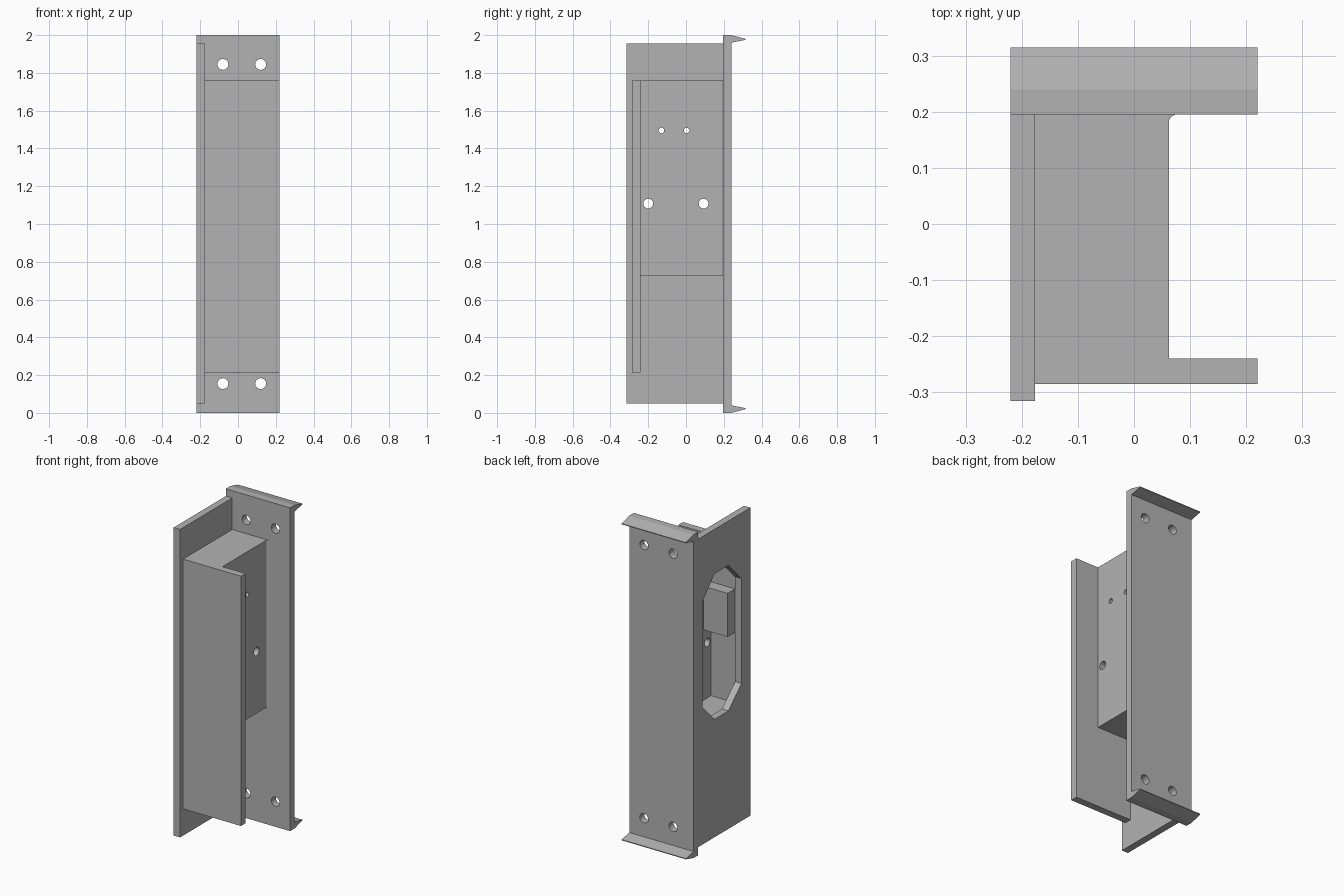
import bpy
import bmesh
from math import pi
from mathutils import Matrix, Vector

if "Cube" in bpy.data.objects:
    bpy.data.objects.remove(bpy.data.objects["Cube"], do_unlink=True)

GREY = (0.45, 0.45, 0.45, 1.0)
grey = bpy.data.materials.new("plain_grey")
grey.use_nodes = True
grey.diffuse_color = GREY
grey.node_tree.nodes["Principled BSDF"].inputs["Base Color"].default_value = GREY


def add_object(name, bm):
    bmesh.ops.recalc_face_normals(bm, faces=bm.faces)
    mesh = bpy.data.meshes.new(name)
    bm.to_mesh(mesh)
    bm.free()
    mesh.materials.append(grey)
    obj = bpy.data.objects.new(name, mesh)
    bpy.context.collection.objects.link(obj)
    return obj


def prism(name, outline, axis, start, end):
    """Extrude a 2D outline along an axis: x takes (y, z), z takes (x, y)."""
    bm = bmesh.new()
    place = (lambda p: (start, *p)) if axis == "x" else (lambda p: (*p, start))
    face = bm.faces.new([bm.verts.new(place(p)) for p in outline])
    ext = bmesh.ops.extrude_face_region(bm, geom=[face])
    step = Vector((1, 0, 0) if axis == "x" else (0, 0, 1)) * (end - start)
    bmesh.ops.translate(bm, vec=step, verts=[v for v in ext["geom"] if isinstance(v, bmesh.types.BMVert)])
    return add_object(name, bm)


def block(name, x, y, z):
    corners = [(x[0], y[0]), (x[1], y[0]), (x[1], y[1]), (x[0], y[1])]
    return prism(name, corners, "z", *z)


def drill(centre, radius, axis, depth):
    bm = bmesh.new()
    turn = Matrix.Rotation(pi / 2, 4, "Y" if axis == "x" else "X")
    bmesh.ops.create_cone(bm, cap_ends=True, segments=16, radius1=radius, radius2=radius,
                          depth=depth, matrix=Matrix.Translation(centre) @ turn)
    return add_object("drill_cutter", bm)


def cut(obj, cutters):
    for cutter in cutters:
        cutter.hide_render = True
        mod = obj.modifiers.new("cut", "BOOLEAN")
        mod.operation = "DIFFERENCE"
        mod.solver = "EXACT"
        mod.object = cutter
    bpy.context.view_layer.update()
    graph = bpy.context.evaluated_depsgraph_get()
    mesh = bpy.data.meshes.new_from_object(obj.evaluated_get(graph))
    obj.modifiers.clear()
    obj.data = mesh
    for cutter in cutters:
        bpy.data.objects.remove(cutter, do_unlink=True)


# Back plate with four screw holes
back_plate = block("back_plate", (-0.22, 0.22), (0.195, 0.24), (0, 2))
cut(back_plate, [drill((x, 0.22, z), 0.029, "y", 0.2)
                 for x in (-0.08, 0.12) for z in (0.155, 1.845)])

# Tapered lips at both ends of the back plate
lip = [(0.24, 2.0), (0.315, 1.98), (0.315, 1.975), (0.24, 1.96)]
prism("top_lip", lip, "x", -0.22, 0.22)
prism("bottom_lip", [(y, 2 - z) for y, z in lip], "x", -0.22, 0.22)

# Side plate with an eight-sided opening
side_plate = block("side_plate", (-0.22, -0.176), (-0.315, 0.195), (0.05, 1.955))
opening = [(-0.1, 1.68), (0.035, 1.68), (0.155, 1.55), (0.155, 0.9),
           (0.035, 0.78), (-0.1, 0.78), (-0.228, 0.9), (-0.228, 1.55)]
cut(side_plate, [prism("opening_cutter", opening, "x", -0.3, -0.1)])

# Hollow housing, flared where it meets the back plate, with four side holes
plan = [(-0.176, -0.24), (0.062, -0.24), (0.062, 0.184), (0.066, 0.191),
        (0.074, 0.195), (-0.176, 0.195)]
housing = prism("housing", plan, "z", 0.725, 1.76)
cavity = block("cavity_cutter", (-0.3, -0.006), (-0.236, 0.16), (0.765, 1.715))
holes = [drill((0.03, y, z), r, "x", 0.3)
         for y, z, r in ((-0.2, 1.108, 0.026), (0.093, 1.108, 0.026),
                         (-0.13, 1.495, 0.015), (0.003, 1.495, 0.015))]
cut(housing, [cavity] + holes)

# Small block inside the housing
block("inner_block", (-0.17, -0.006), (-0.238, -0.163), (1.2, 1.47))

# Front plate
block("front_plate", (-0.176, 0.22), (-0.285, -0.24), (0.215, 1.76))
